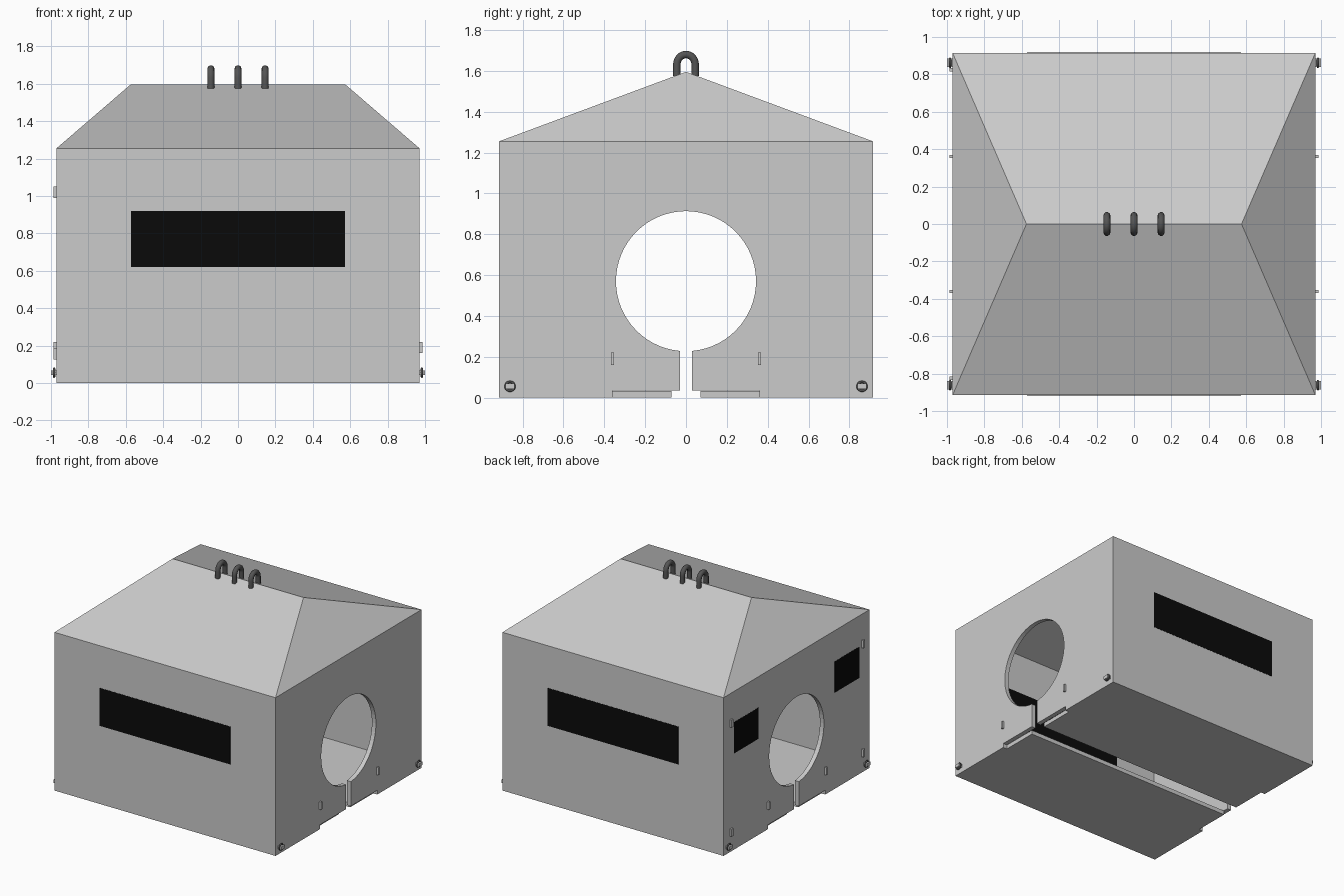
import bpy, bmesh, math
from mathutils import Matrix, Vector

if "Cube" in bpy.data.objects:
    bpy.data.objects.remove(bpy.data.objects["Cube"], do_unlink=True)


def material(name, value):
    m = bpy.data.materials.new(name)
    m.use_nodes = True
    col = (value, value, value, 1)
    m.diffuse_color = col
    m.node_tree.nodes["Principled BSDF"].inputs["Base Color"].default_value = col
    return m


GREY = material("light_grey", 0.6)
BLACK = material("mesh_black", 0.003)
STEEL = material("dark_steel", 0.09)

X, Y, EAVE, RIDGE_X, RIDGE_Z = 0.97, 0.915, 1.255, 0.575, 1.595
WALL, FLOOR = 0.035, 0.033


def finish(name, bm, mat, smooth=False):
    bmesh.ops.recalc_face_normals(bm, faces=bm.faces)
    me = bpy.data.meshes.new(name)
    bm.to_mesh(me)
    bm.free()
    ob = bpy.data.objects.new(name, me)
    bpy.context.collection.objects.link(ob)
    me.materials.append(mat)
    if smooth:
        bpy.ops.object.select_all(action='DESELECT')
        ob.select_set(True)
        bpy.context.view_layer.objects.active = ob
        bpy.ops.object.shade_smooth_by_angle(angle=math.radians(40))
    return ob


def box(name, lo, hi, mat):
    lo, hi = Vector(lo), Vector(hi)
    bm = bmesh.new()
    bmesh.ops.create_cube(bm, size=1, matrix=Matrix.Translation((lo + hi) / 2)
                          @ Matrix.Diagonal((*(hi - lo), 1)))
    return finish(name, bm, mat)


def hip_house(name, x, y, base, eave, ridge_x, ridge_z):
    # convex block with four walls and a hipped roof
    bm = bmesh.new()
    for sx in (-1, 1):
        bm.verts.new((sx * ridge_x, 0, ridge_z))
        for sy in (-1, 1):
            for z in (base, eave):
                bm.verts.new((sx * x, sy * y, z))
    bmesh.ops.convex_hull(bm, input=bm.verts)
    bmesh.ops.dissolve_limit(bm, angle_limit=0.01, verts=bm.verts, edges=bm.edges)
    return finish(name, bm, GREY)


def cut(target, cutter):
    mod = target.modifiers.new("cut", 'BOOLEAN')
    mod.operation, mod.solver, mod.object = 'DIFFERENCE', 'EXACT', cutter
    bpy.ops.object.select_all(action='DESELECT')
    bpy.context.view_layer.objects.active = target
    target.select_set(True)
    bpy.ops.object.modifier_apply(modifier=mod.name)
    bpy.data.objects.remove(cutter, do_unlink=True)


def tube(name, points, radius, mat, cyclic=False):
    # round bar swept along a path
    cu = bpy.data.curves.new(name, 'CURVE')
    cu.dimensions = '3D'
    cu.bevel_depth, cu.bevel_resolution, cu.use_fill_caps = radius, 3, True
    sp = cu.splines.new('POLY')
    sp.points.add(len(points) - 1)
    for p, co in zip(sp.points, points):
        p.co = (*co, 1)
    sp.use_cyclic_u = cyclic
    sp.use_smooth = True
    ob = bpy.data.objects.new(name, cu)
    bpy.context.collection.objects.link(ob)
    cu.materials.append(mat)
    return ob


# hollow shell
shell = hip_house("shell", X, Y, 0, EAVE, RIDGE_X, RIDGE_Z)
cut(shell, hip_house("cavity", X - WALL, Y - WALL, FLOOR, EAVE - 0.012,
                     RIDGE_X - 0.02, RIDGE_Z - WALL))

# round openings through both ends
bm = bmesh.new()
bmesh.ops.create_cone(bm, cap_ends=True, segments=64, radius1=0.343, radius2=0.343, depth=3,
                      matrix=Matrix.Translation((0, 0, 0.57)) @ Matrix.Rotation(math.pi / 2, 4, 'Y'))
cut(shell, finish("round_cutter", bm, GREY))

# narrow end slots, floor slot, and shallow notches under the end walls
cut(shell, box("slot_cutter", (-2, -0.03, -0.1), (2, 0.03, 0.3), GREY))
cut(shell, box("floor_cutter", (-X + WALL / 2, -0.07, -0.1), (X - WALL / 2, 0.07, FLOOR + 0.001), GREY))
for s in (-1, 1):
    a, b = sorted((s * (X - WALL), s * 2))
    cut(shell, box("notch_cutter", (a, -0.36, -0.1), (b, 0.36, FLOOR + 0.001), GREY))

# mesh windows showing on both faces of the wall
E = 0.0015
for name, s in (("front_window", -1), ("back_window", 1)):
    a, b = sorted((s * (Y + E), s * (Y - WALL - E)))
    box(name, (-0.573, a, 0.62), (0.573, b, 0.92), BLACK)
for name, s in (("end_window_front", -1), ("end_window_back", 1)):
    a, b = sorted((s * 0.478, s * 0.785))
    box(name, (-X - E, a, 0.763), (-X + WALL + E, b, 1.01), BLACK)

# lifting hoops on the ridge
ARCH = [(math.cos(math.pi * i / 16), math.sin(math.pi * i / 16)) for i in range(17)]
for i in (-1, 0, 1):
    path = [(0.045, 1.575)] + [(0.045 * c, 1.63 + 0.05 * s) for c, s in ARCH] + [(-0.045, 1.575)]
    tube("ridge_hoop", [(i * 0.145, y, z) for y, z in path], 0.019, STEEL)


def tab(name, sx, y, z, width):
    a, b = sorted((sx * (X - 0.005), sx * 0.986))
    box(name, (a, y - width / 2, z - 0.03), (b, y + width / 2, z + 0.03), GREY)


# end fittings: slot tabs, corner eyes with their staples
for sx in (-1, 1):
    for sy in (-1, 1):
        tab("slot_tab", sx, sy * 0.36, 0.19, 0.016)
        ring = [(sx * 0.983, sy * 0.862 + 0.022 * math.cos(t * math.tau / 20),
                 0.055 + 0.022 * math.sin(t * math.tau / 20)) for t in range(20)]
        tube("corner_ring", ring, 0.006, STEEL, True)
        a, b = sorted((sx * (X - 0.005), sx))
        box("corner_staple", (a, sy * 0.862 - 0.022, 0.042), (b, sy * 0.862 + 0.022, 0.068), GREY)

# window shutter tabs on one end
for sy in (-1, 1):
    for z in (0.155, 1.02):
        tab("shutter_tab", -1, sy * 0.825, z, 0.02)
